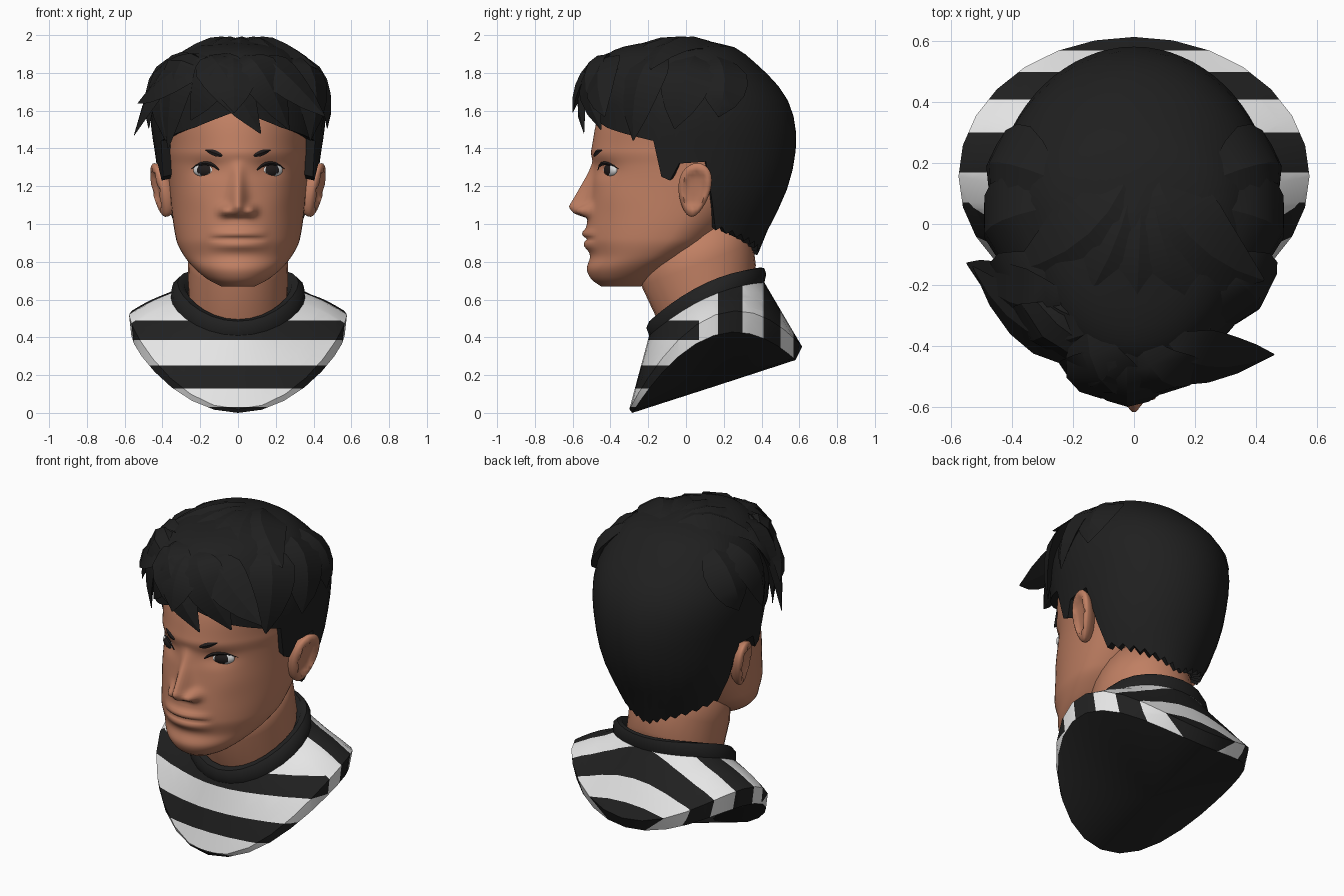
import bpy, bmesh, math
from mathutils import Vector
from math import sin, cos, pi, radians, exp, sqrt

cube = bpy.data.objects.get("Cube")
if cube:
    bpy.data.objects.remove(cube)


def material(name, rgb):
    m = bpy.data.materials.new(name)
    m.use_nodes = True
    m.diffuse_color = (*rgb, 1)
    m.node_tree.nodes["Principled BSDF"].inputs["Base Color"].default_value = (*rgb, 1)
    return m


SKIN = material("skin", (0.53, 0.215, 0.125))
HAIR = material("hair_black", (0.014, 0.014, 0.014))
BLACK = material("cloth_black", (0.015, 0.015, 0.015))
WHITE = material("cloth_white", (0.8, 0.8, 0.8))
EYE = material("eye_white", (0.7, 0.7, 0.7))
IRIS = material("iris_dark", (0.015, 0.012, 0.012))


def finish(name, bm, mats, angle=180):
    bmesh.ops.recalc_face_normals(bm, faces=bm.faces[:])
    me = bpy.data.meshes.new(name)
    bm.to_mesh(me)
    bm.free()
    for m in mats:
        me.materials.append(m)
    me.shade_smooth()
    if angle < 180:
        me.set_sharp_from_angle(angle=radians(angle))
    ob = bpy.data.objects.new(name, me)
    bpy.context.collection.objects.link(ob)
    return ob


def loft(rings, cap_start=False, cap_end=False):
    bm = bmesh.new()
    vs = [[bm.verts.new(p) for p in r] for r in rings]
    n = len(rings[0])
    for a, b in zip(vs, vs[1:]):
        for i in range(n):
            bm.faces.new((a[i], a[(i + 1) % n], b[(i + 1) % n], b[i]))
    if cap_start:
        bm.faces.new(vs[0])
    if cap_end:
        bm.faces.new(vs[-1])
    return bm


def curve_at(table, z, smooth=True):
    """Interpolate rows (key, values...) at a key."""
    z = min(max(z, table[0][0]), table[-1][0])
    i = max(k for k in range(len(table) - 1) if table[k][0] <= z)
    a, b = table[i], table[i + 1]
    h = b[0] - a[0]
    t = (z - a[0]) / h
    out = []
    for k in range(1, len(a)):
        value = a[k] + (b[k] - a[k]) * t
        if smooth and 0 < i < len(table) - 2:
            p, q = table[i - 1], table[i + 2]
            m0 = (b[k] - p[k]) / (b[0] - p[0]) * h
            m1 = (q[k] - a[k]) / (q[0] - a[0]) * h
            value = ((2*t**3 - 3*t*t + 1) * a[k] + (t**3 - 2*t*t + t) * m0
                     + (3*t*t - 2*t**3) * b[k] + (t**3 - t*t) * m1)
        out.append(value)
    return out


# Head profile: z, half width, front y, widest y, back y
HEAD = [(.67, .09, -.45, -.35, -.24), (.70, .15, -.495, -.33, -.19), (.76, .225, -.525, -.27, -.08),
        (.83, .285, -.508, -.18, .05), (.92, .328, -.53, -.09, .17), (1.2, .365, -.50, .05, .44),
        (1.31, .375, -.49, .06, .48), (1.39, .385, -.502, .07, .50), (1.65, .38, -.42, .08, .46),
        (1.86, .16, -.15, .04, .2)]
# Nose: z, height, width
NOSE = [(1.03, 0, .06), (1.055, .075, .055), (1.09, .108, .045), (1.25, .035, .035), (1.34, 0, .035)]


def bump(x, z, cx, cz, sx, sz):
    return exp(-((abs(x) - cx) / sx) ** 2 - ((z - cz) / sz) ** 2)


def features(x, z):
    """Forward relief of nose, lips, eye sockets and cheeks."""
    height, width = curve_at(NOSE, z, False)
    f = height * exp(-(x / width) ** 2)
    f += .055 * bump(x, z, .07, 1.072, .03, .03)
    lip = max(0, 1 - (x / .165) ** 2)
    f += lip * (.022 * exp(-((z - .95) / .022) ** 2) + .017 * exp(-((z - .885) / .026) ** 2))
    f -= .013 * exp(-((z - .92) / .008) ** 2) * max(0, 1 - (x / .155) ** 4)
    f -= .02 * bump(x, z, .165, 1.29, .075, .045)
    return f + .012 * bump(x, z, .24, 1.15, .09, .09)


def section(a, z, w, front, mid, back):
    c = cos(a)
    return Vector((w * sin(a), mid - (mid - front if c > 0 else back - mid) * c, z))


def head_point(a, z):
    p = section(a, z, *curve_at(HEAD, z))
    p.y -= features(p.x, z) * min(1, max(0, cos(a)) * 2)
    return p


def face_at(x, z, off=0):
    p = head_point(math.asin(x / curve_at(HEAD, z)[0]), z)
    p.y -= off
    return p


half = [pi * (i / 44) ** 1.4 for i in range(45)]
angles = half + [-a for a in half[-2:0:-1]]
levels = [.67 + .0125 * i for i in range(64)] + [1.47 + .03 * i for i in range(14)]
finish("head", loft([[head_point(a, z) for a in angles] for z in levels], True, True), [SKIN])


# Tilted rings for neck, collar and shirt
def tilted(front, back, w, arch=0, n=28):
    out = []
    for i in range(n):
        a = 2 * pi * i / n
        y, z = Vector(front).lerp(Vector(back), (1 - cos(a)) / 2)
        out.append(Vector((w * sin(a), y, z + arch * sin(a) ** 2)))
    return out


finish("neck", loft([tilted((-.13, .42), (.35, .68), .26), tilted((-.155, .50), (.37, .78), .263),
                     tilted((-.235, .67), (.355, .90), .265), tilted((-.25, .84), (.30, 1.08), .26)],
                    True, True), [SKIN])

collar_low = tilted((-.195, .41), (.415, .69), .355, .06)
finish("collar", loft([collar_low, tilted((-.21, .45), (.425, .735), .35, .07),
                       tilted((-.195, .485), (.415, .765), .32, .065),
                       tilted((-.16, .495), (.395, .77), .285, .05),
                       tilted((-.135, .44), (.35, .70), .255, .05)]), [BLACK], 50)

# Striped shirt: slope from collar to shoulder edge, then a short wall
edge_top = tilted((-.30, .02), (.615, .35), .577, .335)
edge_low = tilted((-.285, .0), (.58, .28), .565, .27)
rings = []
for k in range(6):
    t = k / 5
    rings.append([a.lerp(b, t) + Vector((0, 0, .012 * sin(pi * t) * abs(sin(2 * pi * i / 28))))
                  for i, (a, b) in enumerate(zip(collar_low, edge_top))])
bm = loft(rings + [edge_low])
for axis, places in ((Vector((0, 0, 1)), (.03, .13, .25, .385, .49)),
                     (Vector((0, 1, 0)), (.07, .17, .30, .41, .50, .57))):
    for d in places:
        bmesh.ops.bisect_plane(bm, geom=bm.verts[:] + bm.edges[:] + bm.faces[:],
                               plane_co=axis * d, plane_no=axis)
for f in bm.faces:
    c = f.calc_center_median()
    if c.y < .07 and c.z < .49:
        white = .03 < c.z < .13 or .25 < c.z < .385
    else:
        white = c.y < .17 or .30 < c.y < .41 or .50 < c.y < .57
    f.material_index = int(white)
finish("striped_shirt", bm, [BLACK, WHITE], 35)

# Underside closing the bust
bm = bmesh.new()
rim = [bm.verts.new(p) for p in edge_low]
hub = bm.verts.new((0, .15, .14))
for i in range(len(rim)):
    bm.faces.new((rim[i], hub, rim[(i + 1) % len(rim)]))
finish("shirt_underside", bm, [BLACK], 35)

# Hair cap: z, half width, front y, middle y, back y
SHELL = [(.80, .23, -.45, .06, .365), (.94, .32, -.5, .06, .42), (1.17, .405, -.5, .06, .53),
         (1.38, .44, -.49, .06, .58), (1.56, .462, -.495, .06, .572), (1.71, .44, -.51, .06, .505),
         (1.88, .335, -.44, .05, .335), (1.95, .21, -.29, .04, .22), (1.985, .004, -.02, 0, .02)]
# Lower hair edge: angle from the front, z
HAIRLINE = [(0, 1.6), (30, 1.51), (65, 1.44), (70, 1.25), (75, 1.23), (80, 1.32),
            (95, 1.33), (100, 1.12), (105, .98), (180, .84)]


def shell(deg, z, off=0):
    p = section(radians(deg), z, *curve_at(SHELL, z))
    return p + (p - Vector((0, .05, 1.4))).normalized() * off


edge, rings = [], [[] for _ in range(17)]
for i in range(72):
    deg = i * 5 if i <= 36 else i * 5 - 360
    zb = curve_at(HAIRLINE, abs(deg), False)[0]
    if abs(deg) > 102:      # ragged nape
        zb += .014 * (-1) ** i
    p = shell(deg, zb)
    edge.append(Vector((p.x * .84, .05 + (p.y - .05) * .84, zb + .015)))
    for k, ring in enumerate(rings):
        ring.append(shell(deg, zb + (1.985 - zb) * sin(k / 16 * pi / 2)))
finish("hair_cap", loft([edge] + rings, False, True), [HAIR], 40)


# Pointed locks swept along a bent path
def lock(name, base, mid, tip, w, mat=HAIR, thick=.28):
    mid = mid * 2 - (base + tip) / 2
    rings = []
    for k, s in enumerate((.35, .75, 1, 1, .85, .55, .03)):
        t = k / 6
        p = base * (1 - t) ** 2 + mid * 2 * t * (1 - t) + tip * t * t
        tan = ((mid - base) * (1 - t) + (tip - mid) * t).normalized()
        side = tan.cross(p - Vector((0, .05, 1.35))).normalized()
        nor = side.cross(tan).normalized()
        rings.append([p + side * w * s, p + nor * w * s * thick, p - side * w * s, p - nor * w * s * thick])
    finish(name, loft(rings, True, True), [mat], 30)


# Broad fringe locks that stand clear of the cap: root angle, tip
FRINGE = [(-28, (-.53, -.14, 1.64)), (-48, (-.55, -.13, 1.47)), (-44, (-.37, -.30, 1.40)),
          (-30, (.12, -.54, 1.48)), (-8, (-.25, -.45, 1.55)), (-4, (-.02, -.60, 1.59)),
          (5, (.27, -.45, 1.50)), (20, (.46, -.43, 1.57))]
for i, (deg, tip) in enumerate(FRINGE):
    tip = Vector(tip)
    tip_deg = math.degrees(math.atan2(tip.x, .06 - tip.y))
    lock(f"fringe_lock_{i + 1}", shell(deg, 1.9, -.02), shell((deg + tip_deg) / 2, 1.76, .035), tip, .125)

# Broad side locks, reaching lowest at the temples
for s, side in ((1, "left"), (-1, "right")):
    for i in range(3):
        deg = 54 + 24 * i
        lock(f"{side}_side_lock_{i + 1}", shell(s * (deg + 12), 1.9, -.02), shell(s * (deg + 6), 1.74, .015),
             shell(s * deg, 1.44 + .06 * i, .025), .14)

# Crown locks fanning forward
for i in range(5):
    a = radians(-64 + 31 * i)
    out = Vector((sin(a), -cos(a), 0))
    lock(f"crown_lock_{i + 1}", Vector((.03, .22, 1.91)) + out * .04,
         Vector((.02, .05, 1.945)) + out * .18, Vector((.02, .05, 1.82)) + out * .47, .15)

# Eyes, lashes, brows and ears on both sides
for s, side in ((1, "left"), (-1, "right")):
    bm = bmesh.new()
    bmesh.ops.create_uvsphere(bm, u_segments=32, v_segments=24, radius=1)
    for f in bm.faces:
        p = f.calc_center_median()
        f.material_index = int(p.y < 0 and (p.x * .07) ** 2 + ((p.z - .1) * .037) ** 2 < .036 ** 2)
    eye = finish(f"{side}_eye", bm, [EYE, IRIS])
    eye.scale = (.07, .028, .037)
    eye.rotation_euler.z = s * radians(24)
    eye.location = face_at(s * .172, 1.285, -.012)

    lock(f"{side}_lash", face_at(s * .10, 1.285, .006), face_at(s * .17, 1.322, .012),
         face_at(s * .25, 1.29, .008), .010, IRIS, .5)
    lock(f"{side}_brow", face_at(s * .085, 1.36, .002), face_at(s * .13, 1.378, .004),
         face_at(s * .175, 1.392, .003), .015, IRIS, .5)

    # Ear with a hollowed outer face
    bm = bmesh.new()
    bmesh.ops.create_uvsphere(bm, u_segments=24, v_segments=16, radius=1)
    for v in bm.verts:
        x, y, z = v.co
        r = sqrt(y * y + z * z)
        if x > 0 and r < .72:
            x = .05 + .35 * (r / .72) ** 4
        x *= .035 if x > 0 else .08
        v.co = (s * (.414 + x + z * .03 + y * .022),
                .045 + y * .085 * (1 + .25 * z) + z * .015, 1.18 + z * .142)
    finish(f"{side}_ear", bm, [SKIN], 60)
